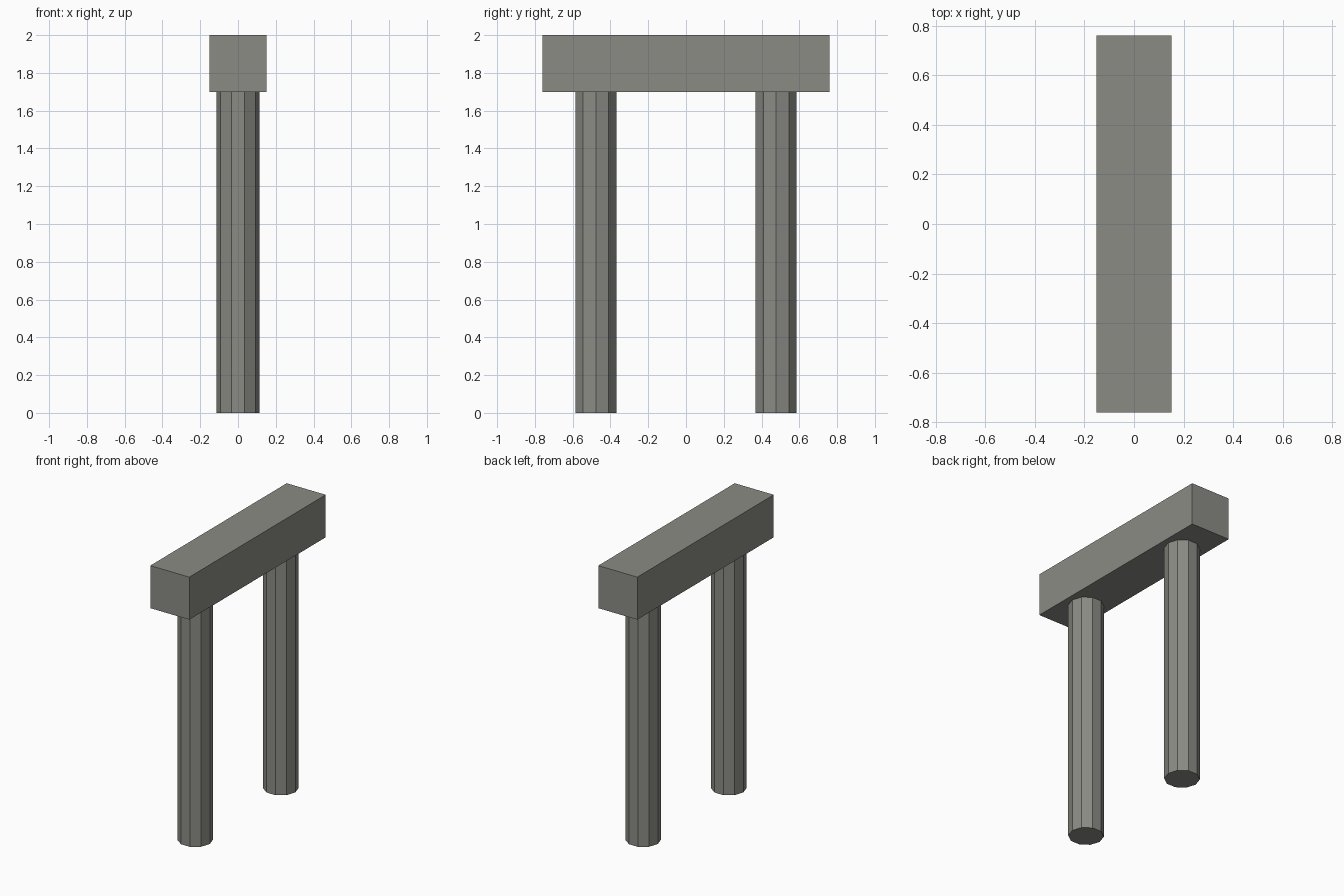
import bpy
import math

cube = bpy.data.objects.get("Cube")
if cube:
    bpy.data.objects.remove(cube, do_unlink=True)

# Grey stone
stone = bpy.data.materials.new("grey_stone")
stone.use_nodes = True
colour = (0.26, 0.26, 0.235, 1)
stone.diffuse_color = colour
stone.node_tree.nodes["Principled BSDF"].inputs["Base Color"].default_value = colour

BEAM_SIZE = (0.304, 1.52, 0.3)
COLUMN_HEIGHT = 1.7
COLUMN_Y = 0.477


def finish(name):
    obj = bpy.context.object
    obj.name = name
    obj.data.materials.append(stone)
    return obj


# Lintel across the top
bpy.ops.mesh.primitive_cube_add(size=1, location=(0, 0, COLUMN_HEIGHT + BEAM_SIZE[2] / 2))
lintel = finish("lintel")
lintel.scale = BEAM_SIZE

# Ten-sided columns, with a corner pointing along x
for name, side in (("front_column", -1), ("back_column", 1)):
    bpy.ops.mesh.primitive_cylinder_add(
        vertices=10, radius=0.114, depth=COLUMN_HEIGHT,
        location=(0, side * COLUMN_Y, COLUMN_HEIGHT / 2),
        rotation=(0, 0, math.pi / 2))
    finish(name)
